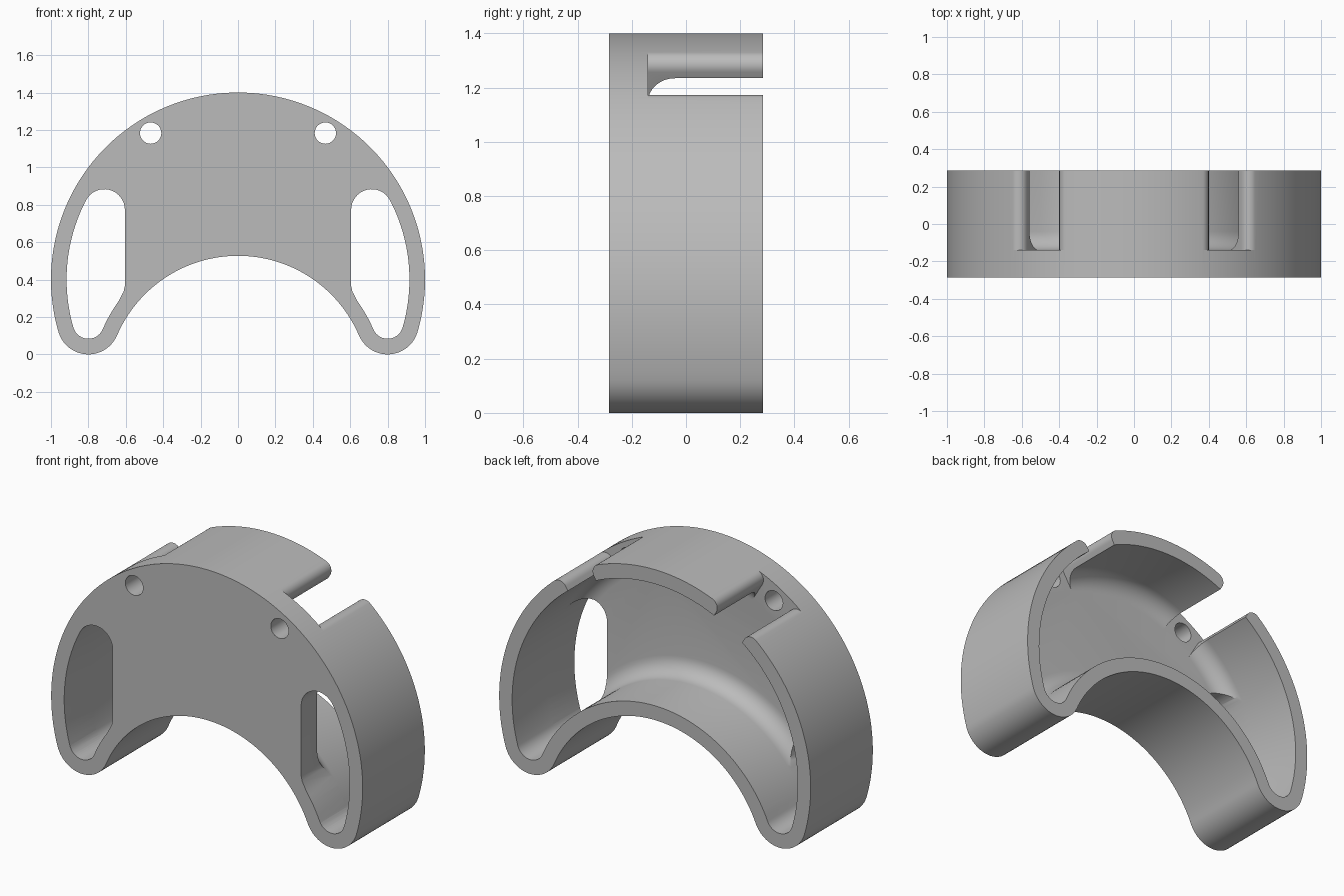
import bpy, bmesh
from math import sin, cos, atan2, sqrt, pi, radians, asin

if "Cube" in bpy.data.objects:
    bpy.data.objects.remove(bpy.data.objects["Cube"])

# Main dimensions
BACK, FLOOR = 0.285, -0.14
WALL, FILLET = 0.083, 0.1
TOP_Z, TOP_R = 0.4, 1.0          # big outer arc
LOW_Z, LOW_R = -0.177, 0.704     # concave lower arc
TIP_R = 1 / 6                    # rounded leg ends


def arc(cx, cz, r, a, b, n):
    return [(cx + r * cos(a + (b - a) * i / n), cz + r * sin(a + (b - a) * i / n))
            for i in range(n + 1)]


def leg_arcs(d, start, n=48):
    """Right side of the crescent, inset by d: outer arc, leg tip, lower arc."""
    s = max(TIP_R, d + 0.01)
    a, b = TOP_R - s, LOW_R + s
    z = (b * b - a * a + TOP_Z ** 2 - LOW_Z ** 2) / (2 * (TOP_Z - LOW_Z))
    x = sqrt(a * a - (z - TOP_Z) ** 2)
    a1, a2 = atan2(z - TOP_Z, x), atan2(z - LOW_Z, x)
    outer = arc(0, TOP_Z, TOP_R - d, start, a1, n)
    tip = arc(x, z, s - d, a1, a2 - pi, 20)
    lower = arc(0, LOW_Z, LOW_R + d, a2, pi / 2, 32)
    return outer + tip[1:-1] + lower


def crescent(d):
    half = leg_arcs(d, pi / 2)
    half[0], half[-1] = (0, half[0][1]), (0, half[-1][1])
    return half + [(-x, z) for x, z in half[-2:0:-1]]


def loft(name, rings):
    """Solid from (y, outline) rings."""
    bm = bmesh.new()
    loops = [[bm.verts.new((x, y, z)) for x, z in pts] for y, pts in rings]
    for lo, hi in zip(loops, loops[1:]):
        for i in range(len(lo)):
            j = (i + 1) % len(lo)
            bm.faces.new((lo[i], lo[j], hi[j], hi[i]))
    bm.faces.new(loops[0])
    bm.faces.new(loops[-1])
    bmesh.ops.recalc_face_normals(bm, faces=bm.faces)
    mesh = bpy.data.meshes.new(name)
    bm.to_mesh(mesh)
    bm.free()
    ob = bpy.data.objects.new(name, mesh)
    bpy.context.collection.objects.link(ob)
    return ob


def cut(body, cutter):
    bpy.ops.object.select_all(action='DESELECT')
    bpy.context.view_layer.objects.active = body
    body.select_set(True)
    mod = body.modifiers.new("cut", 'BOOLEAN')
    mod.operation, mod.solver, mod.object = 'DIFFERENCE', 'EXACT', cutter
    bpy.ops.object.modifier_apply(modifier=mod.name)
    bpy.data.objects.remove(cutter)


# Crescent block
shell = loft("crescent_shell", [(-BACK, crescent(0)), (BACK, crescent(0))])

# Hollow back with a rounded floor edge
steps = [i / 8 * pi / 2 for i in range(9)]
rings = [(FLOOR + FILLET * (1 - sin(t)), crescent(WALL + FILLET * (1 - cos(t))))
         for t in reversed(steps)]
cut(shell, loft("cavity", rings + [(0.5, crescent(WALL))]))

# Side window outline
W_IN, W_R = 0.605, 0.11
inset = WALL + 0.0005
wx = W_IN + W_R
wz = TOP_Z + sqrt((TOP_R - inset - W_R) ** 2 - wx ** 2)
w_ang = atan2(wz - TOP_Z, wx)
window = arc(wx, wz, W_R, pi, w_ang, 16)[:-1]
window += [p for p in leg_arcs(inset, w_ang) if p[0] > W_IN + 0.02]
window += [(W_IN + 0.007, 0.335), (W_IN, 0.365)]

# Strap slot outline, rounded on its outer edges, turned onto the arc
S_HALF, S_R, S_ANG = 0.105, 0.05, radians(31)
sx = S_HALF + S_R
sz = sqrt((TOP_R - S_R) ** 2 - sx ** 2)
side = [(S_HALF, 0.76)] + arc(sx, sz, S_R, pi, atan2(sz, sx), 10)
side.append((side[-1][0] * 1.1, side[-1][1] * 1.1))
slot = [(t * cos(S_ANG) + r * sin(S_ANG), TOP_Z + r * cos(S_ANG) - t * sin(S_ANG))
        for t, r in side + [(-t, r) for t, r in reversed(side)]]

# Screw hole outline
hole = arc(0.467, 1.183, 0.057, 0, 2 * pi, 32)[:-1]

# Cut windows, slots and holes on both sides
for sgn in (1, -1):
    for name, pts, y0 in (("window", window, -0.5), ("slot", slot, FLOOR + 0.0005),
                          ("hole", hole, -0.5)):
        y1 = 0 if name == "hole" else 0.5
        outline = [(sgn * x, z) for x, z in pts]
        cut(shell, loft(name, [(y0, outline), (y1, outline)]))

# Plain grey finish
mat = bpy.data.materials.new("plain_grey")
mat.use_nodes = True
grey = (0.5, 0.5, 0.5, 1)
mat.diffuse_color = grey
mat.node_tree.nodes["Principled BSDF"].inputs["Base Color"].default_value = grey
shell.data.materials.clear()
shell.data.materials.append(mat)
for poly in shell.data.polygons:
    poly.material_index = 0
bpy.ops.object.select_all(action='DESELECT')
shell.select_set(True)
bpy.context.view_layer.objects.active = shell
bpy.ops.object.shade_smooth_by_angle(angle=radians(30))
